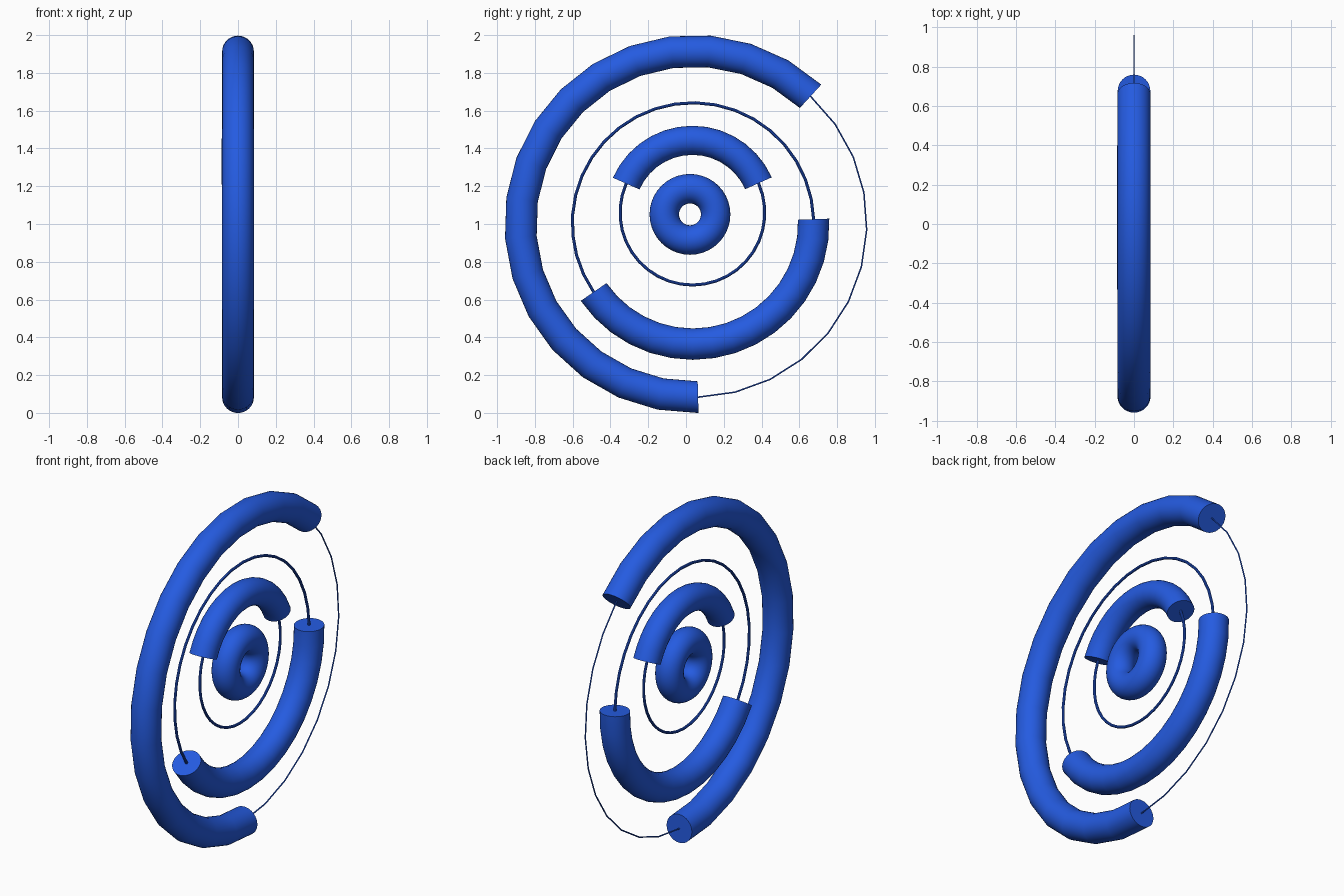
import bpy, bmesh, math
from mathutils import Vector

if "Cube" in bpy.data.objects:
    bpy.data.objects.remove(bpy.data.objects["Cube"])

blue = bpy.data.materials.new("blue")
blue.diffuse_color = (0.018, 0.105, 0.75, 1)
blue.use_nodes = True
blue.node_tree.nodes["Principled BSDF"].inputs["Base Color"].default_value = blue.diffuse_color


def arc_tube(name, centre, major, minor, start, end, steps, sides):
    """Round tube swept along an arc in the YZ plane (degrees, from +y towards +z)."""
    closed = abs(end - start) >= 360
    bm = bmesh.new()
    rings = []
    for i in range(steps if closed else steps + 1):
        a = math.radians(start + (end - start) * i / steps)
        out = Vector((0, math.cos(a), math.sin(a)))
        ring = []
        for j in range(sides):
            b = 2 * math.pi * j / sides
            p = Vector(centre) + out * (major + minor * math.cos(b))
            p.x += minor * math.sin(b)
            ring.append(bm.verts.new(p))
        rings.append(ring)
    pairs = list(zip(rings, rings[1:]))
    if closed:
        pairs.append((rings[-1], rings[0]))
    for r, s in pairs:
        for j in range(sides):
            k = (j + 1) % sides
            bm.faces.new((r[j], r[k], s[k], s[j]))
    if not closed:
        bm.faces.new(rings[0])
        bm.faces.new(rings[-1])
    bmesh.ops.recalc_face_normals(bm, faces=bm.faces)
    mesh = bpy.data.meshes.new(name)
    bm.to_mesh(mesh)
    bm.free()
    mesh.materials.append(blue)
    obj = bpy.data.objects.new(name, mesh)
    bpy.context.collection.objects.link(obj)
    bpy.ops.object.select_all(action='DESELECT')
    obj.select_set(True)
    bpy.context.view_layer.objects.active = obj
    bpy.ops.object.shade_smooth_by_angle(angle=math.radians(35))


# Each ring: name, centre, radius, thick radius, wire radius, thick arc angles, steps
rings = [
    ("outer", (0, 0.04, 1.0), 0.917, 0.084, 0.004, 47.5, 271.5, 18, 11),
    ("middle", (0, 0.037, 1.003), 0.639, 0.083, 0.008, 214.6, 362, 16, 22),
    ("inner", (-0.01, 0.034, 1.06), 0.383, 0.077, 0.008, 24, 156.3, 14, 24),
]
for name, c, R, r, w, a0, a1, n_thick, n_wire in rings:
    arc_tube(name + "_thick_arc", c, R, r, a0, a1, n_thick, 32)
    arc_tube(name + "_thin_wire", c, R, w, a1, a0 + 360, n_wire, 10)

# Solid ring at the centre
arc_tube("centre_ring", (0, 0.021, 1.051), 0.136, 0.078, 0, 360, 40, 32)
